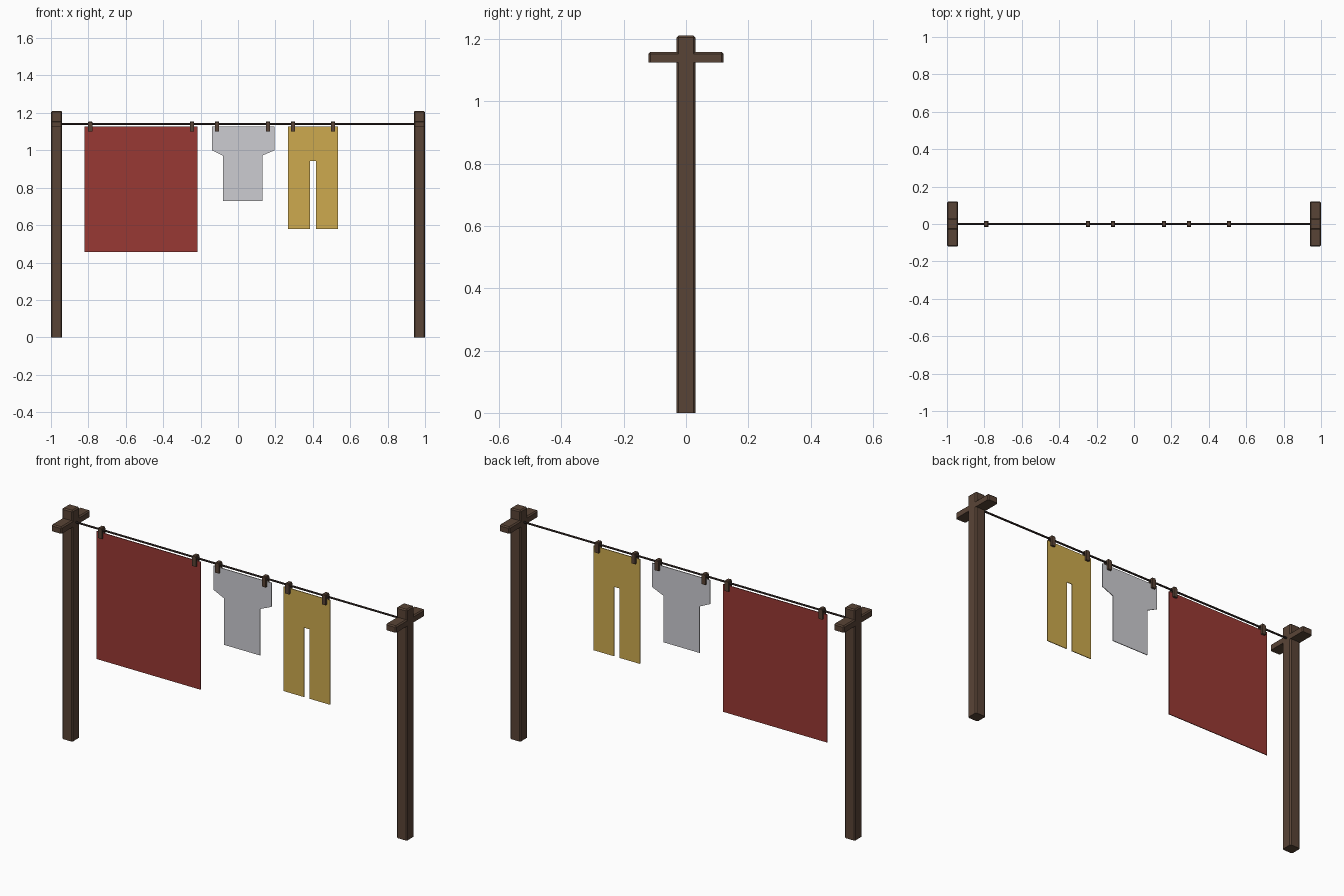
import bpy
import bmesh
from mathutils import Matrix, Vector

default = bpy.data.objects.get("Cube")
if default:
    bpy.data.objects.remove(default, do_unlink=True)


def material(name, rgb):
    mat = bpy.data.materials.new(name)
    mat.use_nodes = True
    linear = [(c / 255 / 12.92) if c < 11 else ((c / 255 + 0.055) / 1.055) ** 2.4 for c in rgb]
    mat.diffuse_color = (*linear, 1)
    mat.node_tree.nodes["Principled BSDF"].inputs["Base Color"].default_value = (*linear, 1)
    return mat


WOOD = material("brown wood", (89, 68, 54))
ROPE = material("dark rope", (58, 46, 42))
RED = material("red cloth", (153, 57, 52))
GREY = material("pale grey cloth", (204, 204, 209))
GOLD = material("mustard cloth", (205, 170, 78))

LINE_Z = 1.14
CLOTH_TOP = 1.126


def finish(bm, name, mat):
    bmesh.ops.recalc_face_normals(bm, faces=bm.faces)
    mesh = bpy.data.meshes.new(name)
    bm.to_mesh(mesh)
    bm.free()
    mesh.materials.append(mat)
    obj = bpy.data.objects.new(name, mesh)
    bpy.context.collection.objects.link(obj)
    return obj


def add_box(bm, low, high, chamfer=0):
    """Box between two corners, chamfered everywhere but around its base."""
    low, high = Vector(low), Vector(high)
    place = Matrix.Translation((low + high) / 2) @ Matrix.Diagonal((*(high - low), 1))
    verts = bmesh.ops.create_cube(bm, size=1, matrix=place)["verts"]
    if chamfer:
        edges = {e for v in verts for e in v.link_edges
                 if max(p.co.z for p in e.verts) > low.z + 0.001}
        bmesh.ops.bevel(bm, geom=list(edges), offset=chamfer, segments=1, affect="EDGES")


def cloth(name, outline, mat, half=0.002):
    """Thin sheet from an outline in the xz plane."""
    bm = bmesh.new()
    face = bm.faces.new([bm.verts.new((x, -half, z)) for x, z in outline])
    grown = bmesh.ops.extrude_face_region(bm, geom=[face])["geom"]
    moved = [g for g in grown if isinstance(g, bmesh.types.BMVert)]
    bmesh.ops.translate(bm, verts=moved, vec=(0, 2 * half, 0))
    return finish(bm, name, mat)


# Posts with crossarms
for side, x in (("right", -0.97), ("left", 0.97)):
    bm = bmesh.new()
    add_box(bm, (x - 0.03, -0.03, 0), (x + 0.03, 0.03, 1.21), 0.006)
    finish(bm, side + "_post", WOOD)
    bm = bmesh.new()
    add_box(bm, (x - 0.03, -0.12, 1.124), (x + 0.03, 0.12, 1.158), 0.006)
    finish(bm, side + "_crossarm", WOOD)

# Line strung between the posts
bm = bmesh.new()
bmesh.ops.create_cone(bm, cap_ends=True, segments=8, radius1=0.005, radius2=0.005, depth=1.9,
                      matrix=Matrix.Translation((0, 0, LINE_Z)) @ Matrix.Rotation(1.5708, 4, "Y"))
finish(bm, "washing_line", ROPE)
bpy.context.view_layer.objects.active = bpy.data.objects["washing_line"]
bpy.context.object.select_set(True)
bpy.ops.object.shade_smooth_by_angle()

# Hanging laundry
cloth("sheet", [(-0.82, 0.456), (-0.216, 0.456), (-0.216, CLOTH_TOP), (-0.82, CLOTH_TOP)], RED)
cloth("shirt", [(-0.14, CLOTH_TOP), (-0.14, 1.0), (-0.081, 0.972), (-0.081, 0.728),
                (0.13, 0.728), (0.13, 0.972), (0.195, 1.0), (0.195, CLOTH_TOP)], GREY)
cloth("trousers", [(0.266, CLOTH_TOP), (0.266, 0.578), (0.384, 0.578), (0.384, 0.942),
                   (0.416, 0.942), (0.416, 0.578), (0.534, 0.578), (0.534, CLOTH_TOP)], GOLD)

# Pegs: two prongs joined by a cap over the line
for i, x in enumerate((-0.79, -0.245, -0.112, 0.16, 0.295, 0.508)):
    bm = bmesh.new()
    for s in (-1, 1):
        ys = sorted((s * 0.004, s * 0.015))
        add_box(bm, (x - 0.011, ys[0], 1.1), (x + 0.011, ys[1], 1.147))
    add_box(bm, (x - 0.011, -0.015, 1.143), (x + 0.011, 0.015, 1.155), 0.003)
    finish(bm, "peg_%d" % (i + 1), WOOD)
